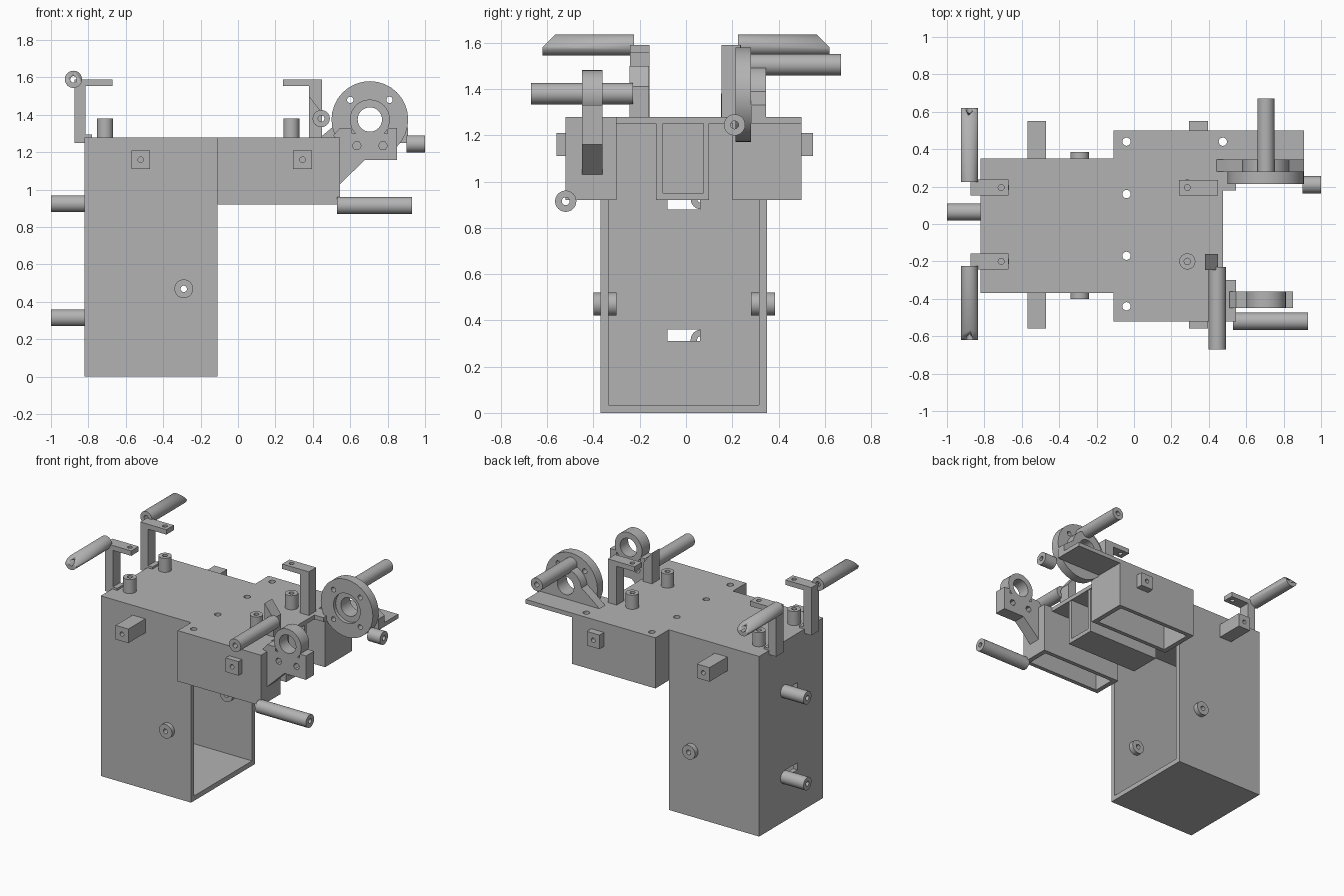
import bpy, bmesh, math
from mathutils import Vector

cube = bpy.data.objects.get("Cube")
if cube:
    bpy.data.objects.remove(cube, do_unlink=True)

grey = bpy.data.materials.new("plain_grey")
grey.use_nodes = True
grey.diffuse_color = (0.45, 0.45, 0.45, 1)
grey.node_tree.nodes["Principled BSDF"].inputs["Base Color"].default_value = (0.45, 0.45, 0.45, 1)


def place(axis, u, v, w):
    """Profile point (u, v) at distance w along the axis."""
    return {'x': (w, u, v), 'y': (u, w, v), 'z': (u, v, w)}[axis]


def finish(name, bm):
    bmesh.ops.recalc_face_normals(bm, faces=bm.faces)
    mesh = bpy.data.meshes.new(name)
    bm.to_mesh(mesh)
    bm.free()
    ob = bpy.data.objects.new(name, mesh)
    mesh.materials.append(grey)
    bpy.context.collection.objects.link(ob)
    return ob


def prism(name, axis, pts, a, b):
    bm = bmesh.new()
    low = [bm.verts.new(place(axis, u, v, a)) for u, v in pts]
    high = [bm.verts.new(place(axis, u, v, b)) for u, v in pts]
    bm.faces.new(low)
    bm.faces.new(high)
    for i in range(len(pts)):
        j = (i + 1) % len(pts)
        bm.faces.new((low[i], low[j], high[j], high[i]))
    return finish(name, bm)


def box(name, x0, x1, y0, y1, z0, z1):
    return prism(name, 'z', [(x0, y0), (x1, y0), (x1, y1), (x0, y1)], z0, z1)


def circle(u, v, r, n=32):
    return [(u + r * math.cos(2 * math.pi * i / n), v + r * math.sin(2 * math.pi * i / n)) for i in range(n)]


def smooth(ob):
    bpy.ops.object.select_all(action='DESELECT')
    ob.select_set(True)
    bpy.context.view_layer.objects.active = ob
    bpy.ops.object.shade_smooth_by_angle(angle=math.radians(30))


def rod(name, axis, u, v, r, a, b):
    return prism(name, axis, circle(u, v, r), a, b)


def cut(ob, *cutters):
    """Subtract each cutter, then discard it."""
    bpy.context.view_layer.objects.active = ob
    for c in cutters:
        m = ob.modifiers.new("cut", 'BOOLEAN')
        m.operation, m.solver, m.object = 'DIFFERENCE', 'EXACT', c
        bpy.ops.object.modifier_apply(modifier=m.name)
        bpy.data.objects.remove(c, do_unlink=True)
    return ob


def tube(name, axis, u, v, r, a, b, hole=0.017):
    bm = bmesh.new()
    rings = [[bm.verts.new(place(axis, p, q, w)) for p, q in circle(u, v, rad)]
             for rad, w in ((r, a), (r, b), (hole, b), (hole, a))]
    for k in range(4):
        p, q = rings[k], rings[(k + 1) % 4]
        for i in range(len(p)):
            j = (i + 1) % len(p)
            bm.faces.new((p[i], p[j], q[j], q[i]))
    ob = finish(name, bm)
    smooth(ob)
    return ob


def slice_off(ob, point, normal):
    bm = bmesh.new()
    bm.from_mesh(ob.data)
    res = bmesh.ops.bisect_plane(bm, geom=bm.verts[:] + bm.edges[:] + bm.faces[:],
                                 plane_co=Vector(point), plane_no=Vector(normal), clear_outer=True)
    bmesh.ops.holes_fill(bm, edges=[e for e in res["geom_cut"] if isinstance(e, bmesh.types.BMEdge)])
    bm.to_mesh(ob.data)
    bm.free()


# Hollow column, open towards +x, with slots and cross holes
column = box("column", -0.82, -0.11, -0.37, 0.35, 0, 1.28)
cut(column, box("c", -0.785, 0, -0.335, 0.315, 0.035, 1.25),
    rod("c", 'y', -0.29, 0.47, 0.03, -0.5, 0.5),
    box("c", -0.9, -0.7, -0.08, 0.06, 0.31, 0.36),
    box("c", -0.9, -0.7, -0.08, 0.06, 0.88, 0.93))

# Head: top plate with wing
plate = prism("head_top_plate", 'z', [(-0.11, -0.52), (0.545, -0.52), (0.545, -0.30), (0.475, -0.30),
              (0.475, 0.18), (0.545, 0.18), (0.545, 0.28), (0.91, 0.28), (0.91, 0.5), (-0.11, 0.5)], 1.25, 1.28)
cut(plate, *[rod("c", 'z', x, y, 0.022, 1.2, 1.3)
             for x, y in ((-0.04, 0.44), (0.475, 0.44), (-0.04, 0.16), (-0.04, -0.17), (-0.04, -0.44))])

# Two side boxes open below, and a central duct
for name, y0, y1 in (("front_side_box", -0.52, -0.30), ("back_side_box", 0.2, 0.5)):
    cut(box(name, -0.11, 0.545, y0, y1, 0.92, 1.25),
        box("c", -0.075, 0.51, y0 + 0.03, y1 - 0.03, 0.8, 1.4))
cut(box("central_duct", -0.11, 0.47, -0.13, 0.10, 0.92, 1.25),
    box("c", -0.3, 0.6, -0.10, 0.075, 0.95, 1.3))

# Side pads with holes
for name, x, y0, y1 in (("front_column_pad", -0.52, -0.56, -0.37), ("back_column_pad", -0.52, 0.35, 0.55),
                        ("front_head_pad", 0.345, -0.56, -0.52), ("back_head_pad", 0.345, 0.5, 0.55)):
    cut(box(name, x - 0.05, x + 0.05, y0, y1, 1.11, 1.21), rod("c", 'y', x, 1.16, 0.015, y0 - 0.1, y1 + 0.1))

# Cross bosses, rear pins and top studs
tube("front_boss", 'y', -0.29, 0.47, 0.05, -0.40, -0.30)
tube("back_boss", 'y', -0.29, 0.47, 0.05, 0.28, 0.385)
tube("upper_pin", 'x', 0.065, 0.925, 0.045, -1.0, -0.82)
tube("lower_pin", 'x', 0.065, 0.315, 0.045, -1.0, -0.82)
for x in (-0.71, 0.285):
    for y in (-0.2, 0.195):
        tube("top_stud", 'z', x, y, 0.043, 1.28, 1.38)

# Arm brackets on the -x end, with their bevelled rods
for side, y in ((-1, -0.2), (1, 0.195)):
    arm = prism("end_bracket", 'y', [(-0.875, 1.25), (-0.82, 1.25), (-0.78, 1.28), (-0.78, 1.295), (-0.815, 1.295),
                (-0.815, 1.555), (-0.67, 1.555), (-0.67, 1.59), (-0.875, 1.59)], y - 0.042, y + 0.042)
    cut(arm, rod("c", 'z', -0.71, y, 0.016, 1.5, 1.7))
    lo, hi = sorted((side * 0.225, side * 0.62))
    r = tube("end_rod", 'y', -0.88, 1.59, 0.046, lo, hi)
    slice_off(r, (0, side * 0.565, 1.636), (0, side, 1))

# Brackets on the head: one whole, one cut short
whole = prism("head_bracket", 'y', [(0.38, 1.28), (0.45, 1.28), (0.45, 1.59), (0.24, 1.59), (0.24, 1.555),
              (0.38, 1.555)], 0.153, 0.235)
cut(whole, rod("c", 'z', 0.285, 0.195, 0.016, 1.5, 1.7))
prism("short_head_bracket", 'y', [(0.38, 1.28), (0.45, 1.28), (0.45, 1.41), (0.38, 1.5)], -0.245, -0.16)
tube("head_front_rod", 'y', 0.445, 1.38, 0.046, -0.67, -0.23)

# Round disc with recess and bolt holes, its hub, foot and rod
cx, cz = 0.705, 1.375
disc = cut(tube("large_disc", 'y', cx, cz, 0.205, 0.215, 0.28, 0.065),
           rod("c", 'y', cx, cz, 0.105, 0.1, 0.24),
           *[rod("c", 'y', cx + sx * 0.105, cz + sz * 0.105, 0.017, 0.1, 0.4)
             for sx in (-1, 1) for sz in (-1, 1)])
smooth(disc)
tube("disc_hub", 'y', cx, cz, 0.125, 0.28, 0.345, 0.065)
foot = prism("disc_foot", 'y', [(0.44, 1.28), (0.91, 1.28), (0.91, 1.33), (0.83, 1.39), (0.80, 1.28 + 0.02),
             (0.61, 1.28 + 0.02), (0.58, 1.39), (0.50, 1.33)], 0.28, 0.345)
tube("disc_rod", 'y', cx, 1.505, 0.046, 0.28, 0.67)
tube("disc_side_pin", 'x', 0.21, 1.245, 0.046, 0.9, 1.0)

# Front bearing bracket with ring and gusset
body = prism("bearing_bracket", 'y', [(0.545, 1.03), (0.68, 1.16), (0.85, 1.16), (0.85, 1.33), (0.80, 1.33),
             (0.80, 1.30), (0.61, 1.30), (0.61, 1.33), (0.545, 1.33), (0.51, 1.29), (0.545, 1.25)], -0.45, -0.36)
cut(body, rod("c", 'y', cx, cz, 0.10, -0.6, -0.2),
    *[prism("c", 'y', circle(x, 1.235, 0.024, 6), -0.6, -0.2) for x in (0.635, 0.775)])
tube("bearing_ring", 'y', cx, cz, 0.107, -0.45, -0.36, 0.065)

# Long rod under the front corner
tube("lower_side_rod", 'x', -0.52, 0.915, 0.046, 0.53, 0.93)
